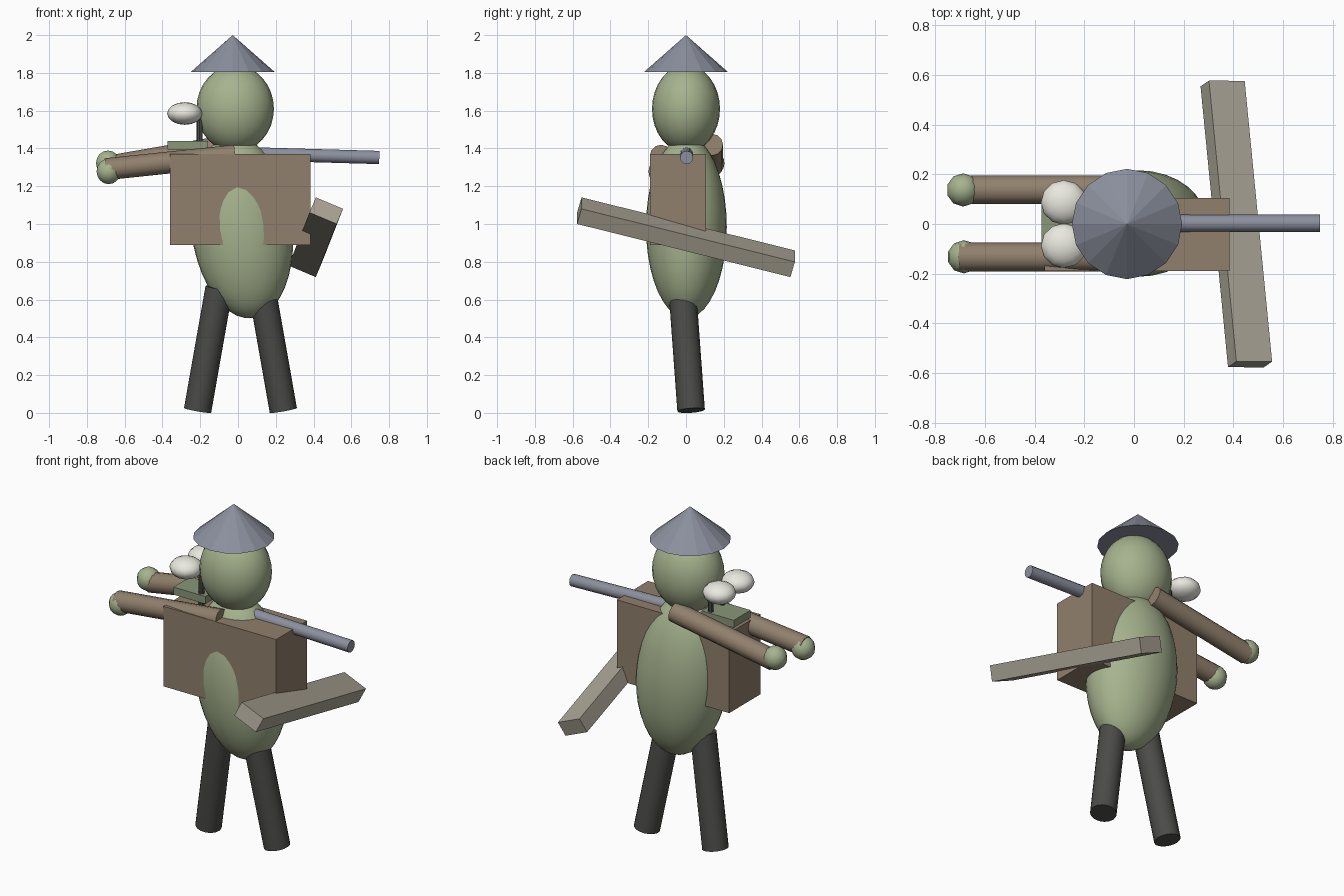
import bpy, math
from mathutils import Vector, Matrix

if "Cube" in bpy.data.objects:
    bpy.data.objects.remove(bpy.data.objects["Cube"])


def material(name, rgb):
    m = bpy.data.materials.new(name)
    m.diffuse_color = (*rgb, 1)
    m.use_nodes = True
    m.node_tree.nodes["Principled BSDF"].inputs["Base Color"].default_value = m.diffuse_color
    return m


GREEN = material("green skin", (0.38, 0.45, 0.27))
TRAY = material("dark green", (0.25, 0.31, 0.19))
BROWN = material("brown cloth", (0.28, 0.215, 0.15))
DARK = material("charcoal", (0.07, 0.07, 0.065))
STEEL = material("steel", (0.26, 0.28, 0.34))
WHITE = material("off white", (0.82, 0.81, 0.74))
STONE = material("pale wood", (0.40, 0.37, 0.30))


def finish(name, mat, smooth=True):
    o = bpy.context.object
    o.name = name
    o.data.materials.append(mat)
    if smooth:
        bpy.ops.object.shade_smooth_by_angle(angle=math.radians(40))
    return o


def ellipsoid(name, loc, radii, mat, seg=24, rings=16, tilt=0):
    bpy.ops.mesh.primitive_uv_sphere_add(segments=seg, ring_count=rings, location=loc)
    o = finish(name, mat)
    o.scale = radii
    o.rotation_euler = (0, tilt, 0)
    return o


def rod(name, a, b, r, mat, sides=12):
    a, b = Vector(a), Vector(b)
    bpy.ops.mesh.primitive_cylinder_add(vertices=sides, radius=r, depth=(b - a).length,
                                        location=(a + b) / 2)
    o = finish(name, mat)
    o.rotation_euler = (b - a).to_track_quat('Z', 'Y').to_euler()
    return o


def box(name, lo, hi, mat):
    lo, hi = Vector(lo), Vector(hi)
    bpy.ops.mesh.primitive_cube_add(size=1, location=(lo + hi) / 2)
    o = finish(name, mat, False)
    o.scale = hi - lo
    return o


# Body, head and hat
ellipsoid("body", (0.02, 0.002, 0.983), (0.268, 0.214, 0.485), GREEN, 32, 20, -0.12)
ellipsoid("head", (-0.015, 0, 1.61), (0.205, 0.18, 0.23), GREEN, 24, 16)
bpy.ops.mesh.primitive_cone_add(vertices=16, radius1=0.222, depth=0.195,
                                location=(-0.028, 0, 1.9025))
finish("hat", STEEL, False)

# Torso box
box("torso_box", (-0.36, -0.19, 0.89), (0.385, 0.105, 1.37), BROWN)

# Legs
for name, foot, hip in (("left_leg", -0.214, -0.10), ("right_leg", 0.24, 0.126)):
    rod(name, (foot, 0.027, 0.013), (hip, -0.02, 0.66), 0.073, DARK, 16)

# Arms and hands
rod("front_arm", (-0.70, -0.133, 1.29), (-0.015, -0.133, 1.362), 0.058, BROWN)
rod("back_arm", (-0.68, 0.138, 1.305), (-0.02, 0.138, 1.42), 0.058, BROWN)
ellipsoid("front_hand", (-0.685, -0.132, 1.278), (0.067,) * 3, GREEN, 10, 8)
ellipsoid("back_hand", (-0.688, 0.137, 1.322), (0.067,) * 3, GREEN, 10, 8)

# Eyes on posts above a tray
box("tray", (-0.373, -0.08, 1.395), (-0.16, 0.08, 1.44), TRAY)
for side, s in (("front", -1), ("back", 1)):
    ellipsoid(side + "_eye", (-0.282, s * 0.087, 1.585), (0.093, 0.09, 0.06), WHITE, 12, 8)
    rod(side + "_eye_post", (-0.203, s * 0.055, 1.36), (-0.203, s * 0.055, 1.57), 0.016, DARK, 8)

# Barrel through the shoulder
rod("barrel", (-0.05, 0.003, 1.375), (0.748, 0.003, 1.352), 0.035, STEEL)

# Slanted plank, rolled about its long axis
axis = Vector((-0.11, 1.125, -0.28)).normalized()
wide = Vector((0.92, 0, -0.39))
wide = (wide - axis * wide.dot(axis)).normalized()
thick = wide.cross(axis)
bpy.ops.mesh.primitive_cube_add(size=1)
plank = finish("plank", STONE, False)
rot = Matrix((wide, axis, thick)).transposed().to_4x4()
plank.matrix_world = (Matrix.Translation((0.412, 0, 0.93)) @ rot
                      @ Matrix.Diagonal((0.156, 1.17, 0.09, 1)))
